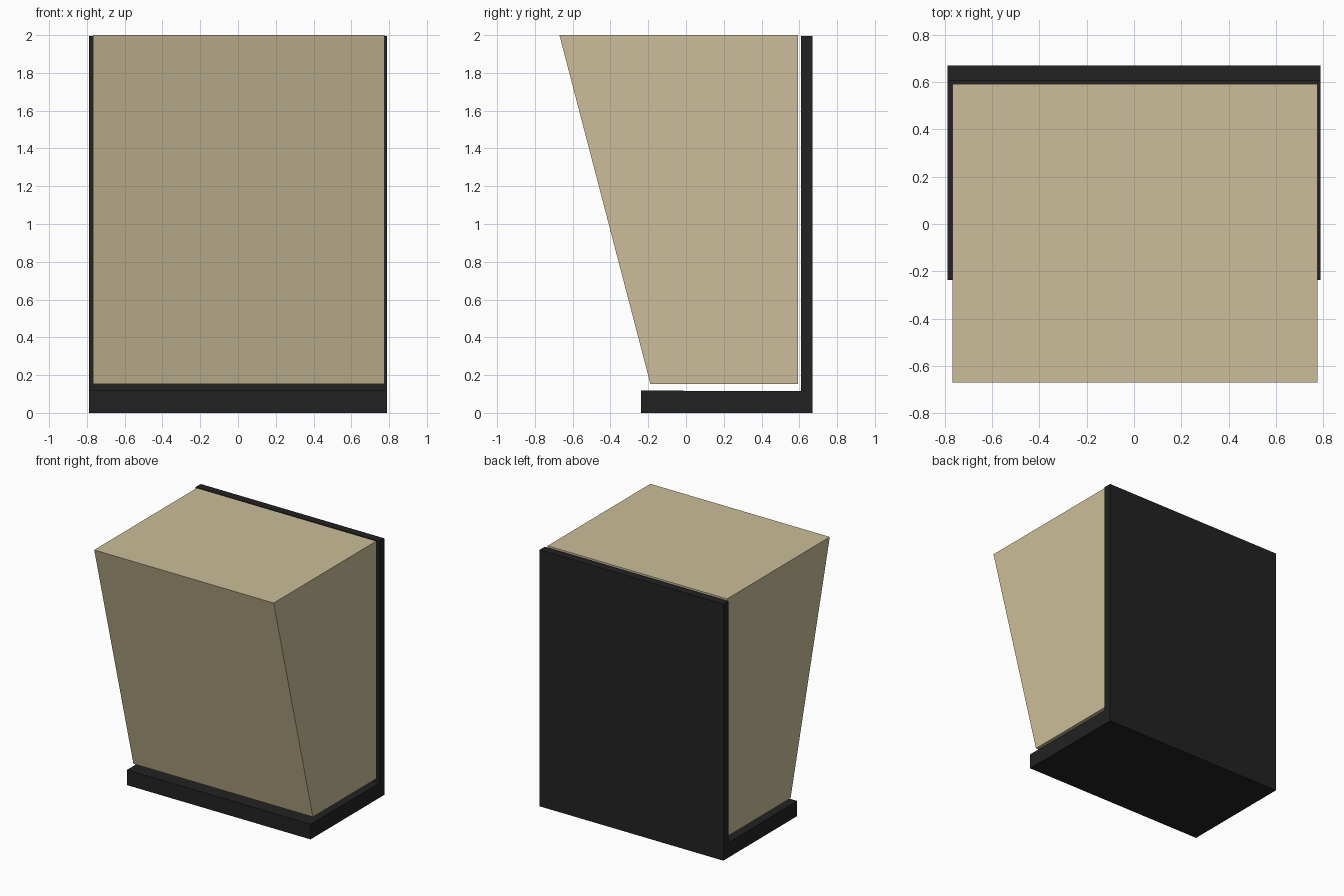
import bpy
import bmesh

if "Cube" in bpy.data.objects:
    bpy.data.objects.remove(bpy.data.objects["Cube"])


def material(name, color):
    m = bpy.data.materials.new(name)
    m.diffuse_color = (*color, 1.0)
    m.use_nodes = True
    m.node_tree.nodes["Principled BSDF"].inputs["Base Color"].default_value = m.diffuse_color
    return m


def extrude_profile(name, profile, x0, x1, mat):
    """Solid made from a (y, z) side profile extruded from x0 to x1."""
    bm = bmesh.new()
    face = bm.faces.new([bm.verts.new((x0, y, z)) for y, z in profile])
    ext = bmesh.ops.extrude_face_region(bm, geom=[face])
    verts = [v for v in ext["geom"] if isinstance(v, bmesh.types.BMVert)]
    bmesh.ops.translate(bm, vec=(x1 - x0, 0, 0), verts=verts)
    bmesh.ops.recalc_face_normals(bm, faces=bm.faces)
    me = bpy.data.meshes.new(name)
    bm.to_mesh(me)
    bm.free()
    me.materials.append(mat)
    ob = bpy.data.objects.new(name, me)
    bpy.context.collection.objects.link(ob)
    return ob


tan = material("tan", (0.597, 0.515, 0.319))
black = material("soft black", (0.016, 0.016, 0.016))

# Sloped-front block, floating just clear of the frame
extrude_profile("sloped_body",
                [(-0.67, 2.0), (-0.188, 0.152), (0.592, 0.152), (0.592, 2.0)],
                -0.768, 0.776, tan)

# L-shaped frame: base plate and upright back panel
extrude_profile("base_and_back_frame",
                [(-0.237, 0.0), (0.67, 0.0), (0.67, 1.995), (0.608, 1.995),
                 (0.608, 0.115), (-0.237, 0.118)],
                -0.79, 0.79, black)
